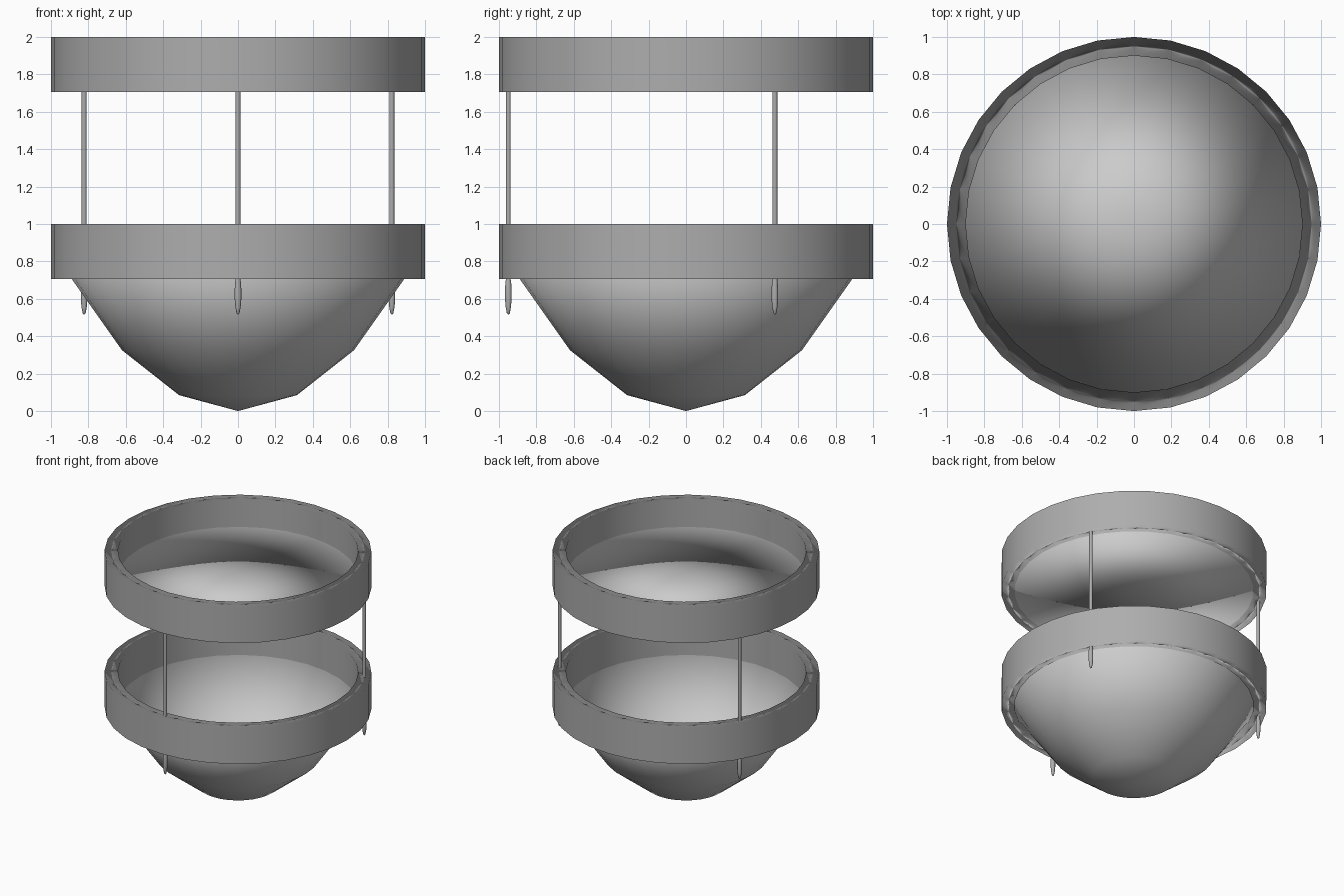
import bpy, bmesh, math
from mathutils import Vector

if "Cube" in bpy.data.objects:
    bpy.data.objects.remove(bpy.data.objects["Cube"])

SIDES = 32

# Darker grey for hoops, rods and finials
dark = bpy.data.materials.new("dark_grey")
dark.diffuse_color = (0.42, 0.42, 0.42, 1)
dark.use_nodes = True
dark.node_tree.nodes["Principled BSDF"].inputs["Base Color"].default_value = dark.diffuse_color


def lathe(name, profile, sides, loc=(0, 0, 0), closed=False, angle=35, mat=None, radial=False):
    """Revolve (radius, z) points around z; radius 0 becomes a pole."""
    bm = bmesh.new()
    rings = []
    for r, z in profile:
        if r == 0:
            rings.append([bm.verts.new((0, 0, z))] * sides)
        else:
            rings.append([bm.verts.new((r * math.cos(2 * math.pi * i / sides),
                                        r * math.sin(2 * math.pi * i / sides), z))
                          for i in range(sides)])
    pairs = list(zip(rings, rings[1:]))
    if closed:
        pairs.append((rings[-1], rings[0]))
    for a, b in pairs:
        for i in range(sides):
            j = (i + 1) % sides
            quad = [a[i], a[j], b[j], b[i]]
            bm.faces.new(list(dict.fromkeys(quad)))
    bmesh.ops.recalc_face_normals(bm, faces=bm.faces)
    mesh = bpy.data.meshes.new(name)
    bm.to_mesh(mesh)
    bm.free()
    if mat:
        mesh.materials.append(mat)
    ob = bpy.data.objects.new(name, mesh)
    ob.location = loc
    bpy.context.collection.objects.link(ob)
    if radial:
        # Soft shading: rim normals lie flat, pointing away from the wall
        mesh.shade_smooth()
        normals = []
        for v in mesh.vertices:
            flat = Vector((v.co.x, v.co.y, 0))
            if flat.length < 0.85:
                normals.append(v.normal.copy())
            else:
                normals.append(flat.normalized() * (-1 if closed and flat.length < 0.95 else 1))
        mesh.normals_split_custom_set_from_vertices(normals)
    else:
        bpy.ops.object.select_all(action='DESELECT')
        ob.select_set(True)
        bpy.context.view_layer.objects.active = ob
        bpy.ops.object.shade_smooth_by_angle(angle=math.radians(angle))
    return ob


# Two matching hoops
for name, z in (("lower_hoop", 0.705), ("upper_hoop", 1.705)):
    lathe(name, [(1, 0), (1, 0.295), (0.9, 0.295), (0.9, 0)], SIDES, (0, 0, z),
          closed=True, mat=dark, radial=True)

# Flat plate closing the upper hoop
lathe("upper_plate", [(0, 1.707), (0.9, 1.707), (0.9, 1.78), (0, 1.78)], SIDES, radial=True)

# Open bowl hanging in the lower hoop
lathe("bowl", [(0, 0), (0.315, 0.085), (0.62, 0.325), (0.92, 0.75)], SIDES, radial=True)

# Three rods through the hoops, each ending in a drop-shaped finial
for k in range(3):
    a = math.radians(-90 + 120 * k)
    pos = (0.95 * math.cos(a), 0.95 * math.sin(a), 0)
    lathe(f"rod_{k + 1}", [(0, 0.69), (0.013, 0.69), (0.013, 1.73), (0, 1.73)], 12, pos, mat=dark)
    lathe(f"finial_{k + 1}", [(0, 0.515), (0.008, 0.523), (0.014, 0.555), (0.018, 0.60),
                              (0.018, 0.65), (0.015, 0.69), (0.012, 0.708), (0, 0.708)],
          12, pos, angle=60, mat=dark)
